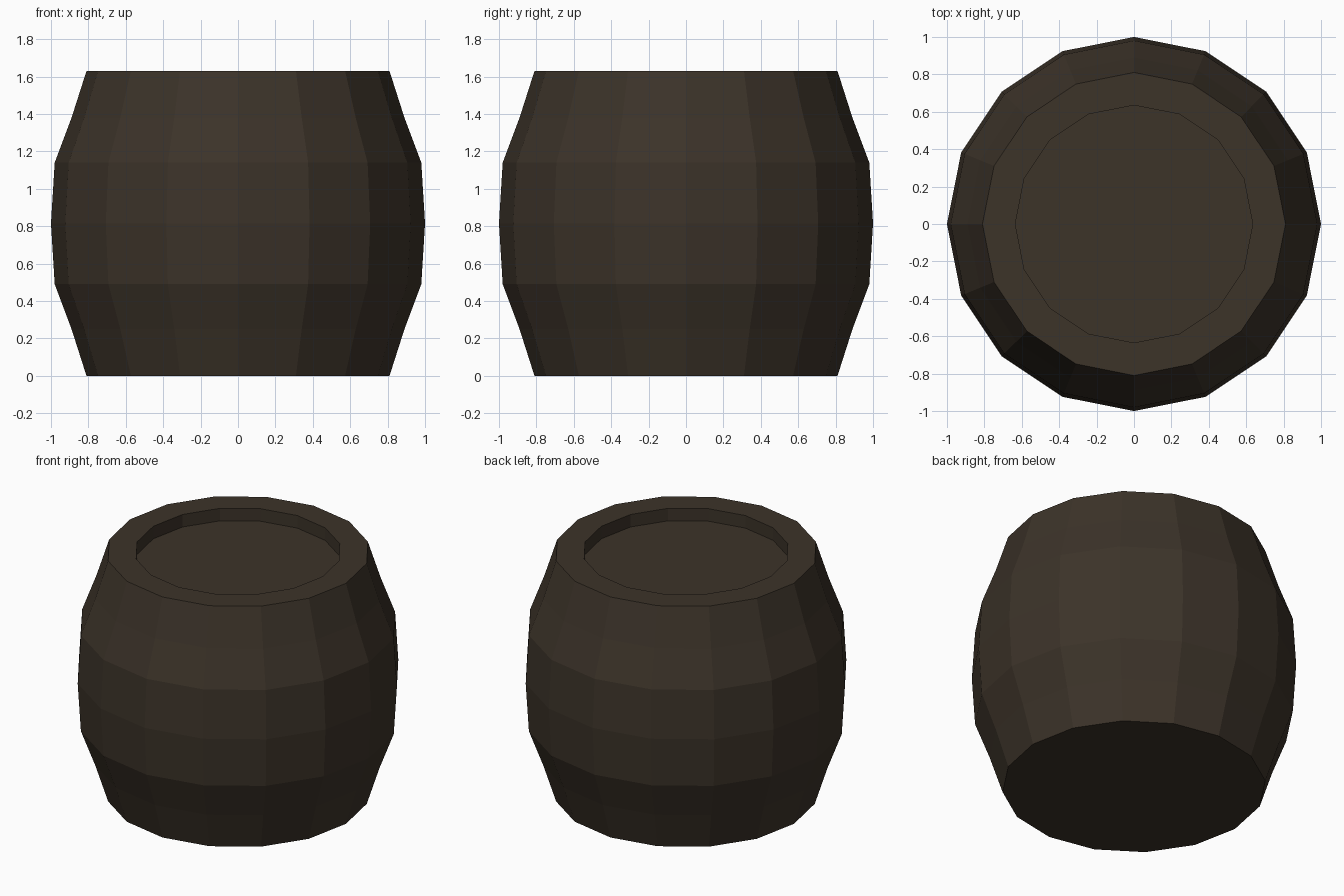
import bpy, bmesh, math

if "Cube" in bpy.data.objects:
    bpy.data.objects.remove(bpy.data.objects["Cube"])

SIDES = 16
wood = bpy.data.materials.new("dark wood")
wood.diffuse_color = (0.045, 0.033, 0.022, 1)
wood.use_nodes = True
wood.node_tree.nodes["Principled BSDF"].inputs["Base Color"].default_value = wood.diffuse_color

# Barrel profile (radius, height): bulging side, flat rim, recessed lid
profile = [(0.81, 0), (0.89, 0.25), (0.98, 0.49), (1.0, 0.815), (0.98, 1.14),
           (0.89, 1.38), (0.81, 1.63), (0.635, 1.63), (0.635, 1.545)]

bm = bmesh.new()
rings = [[bm.verts.new((r * math.cos(math.tau * i / SIDES),
                        r * math.sin(math.tau * i / SIDES), z))
          for i in range(SIDES)] for r, z in profile]
for low, high in zip(rings, rings[1:]):
    for i in range(SIDES):
        j = (i + 1) % SIDES
        bm.faces.new((low[i], low[j], high[j], high[i]))
bm.faces.new(rings[0][::-1])   # flat base
bm.faces.new(rings[-1])        # sunken lid

mesh = bpy.data.meshes.new("barrel")
bm.to_mesh(mesh)
bm.free()
mesh.materials.append(wood)
barrel = bpy.data.objects.new("barrel", mesh)
bpy.context.collection.objects.link(barrel)
